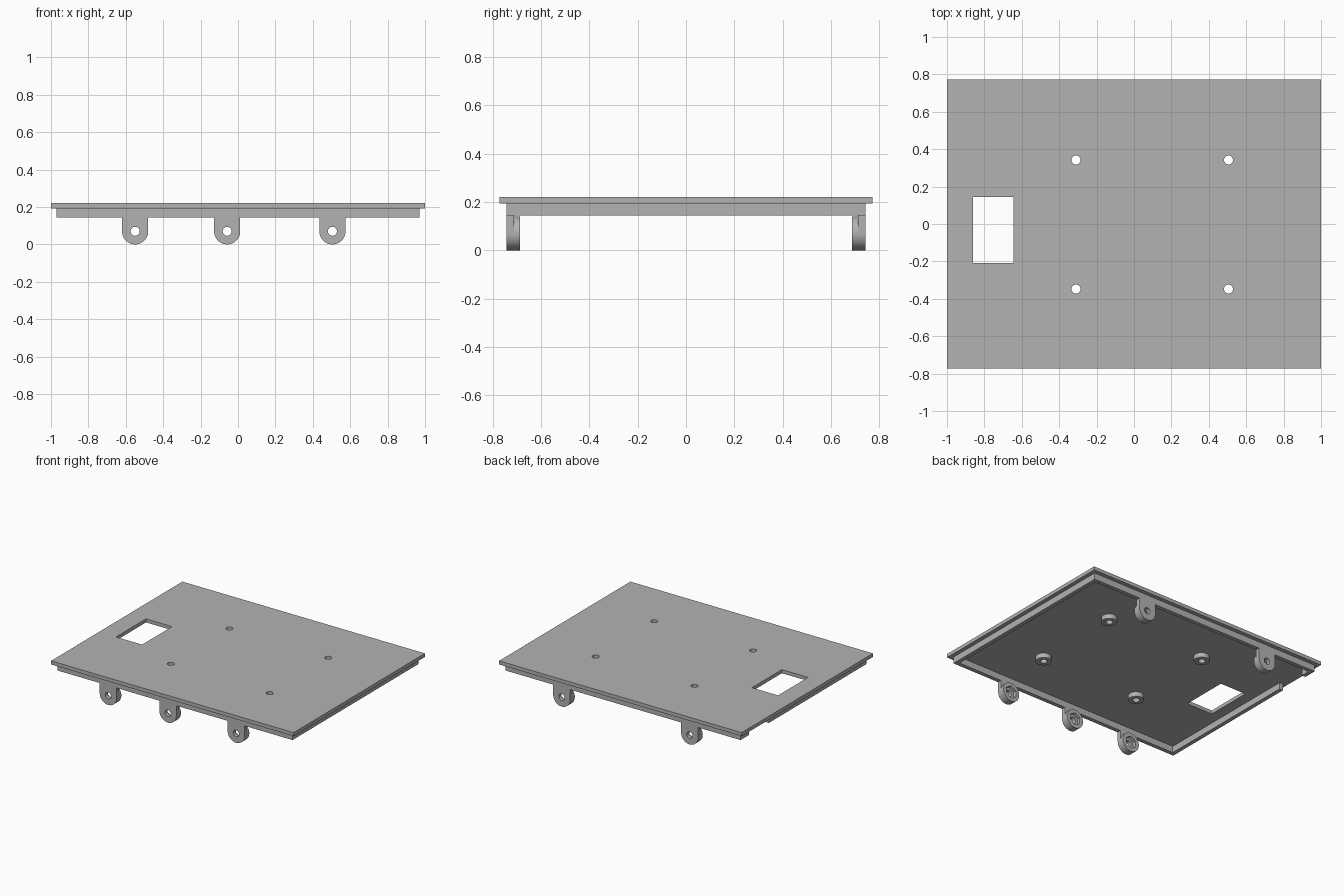
import bpy, bmesh
from math import sin, cos, pi, radians
from mathutils import Matrix

if "Cube" in bpy.data.objects:
    bpy.data.objects.remove(bpy.data.objects["Cube"])

grey = bpy.data.materials.new("plain grey")
grey.use_nodes = True
grey.diffuse_color = (0.45, 0.45, 0.45, 1)
grey.node_tree.nodes["Principled BSDF"].inputs["Base Color"].default_value = grey.diffuse_color

PLATE_LOW, PLATE_TOP, RIM_LOW = 0.193, 0.22, 0.145
RIM_X, RIM_Y, WALL = 0.97, 0.743, 0.03
TAB_R, HOLE_R = 0.07, 0.024


def finish(name, bm):
    bmesh.ops.recalc_face_normals(bm, faces=bm.faces)
    mesh = bpy.data.meshes.new(name)
    bm.to_mesh(mesh)
    bm.free()
    mesh.materials.append(grey)
    ob = bpy.data.objects.new(name, mesh)
    bpy.context.collection.objects.link(ob)
    return ob


def box(name, x0, x1, y0, y1, z0, z1):
    bm = bmesh.new()
    place = Matrix.Translation(((x0 + x1) / 2, (y0 + y1) / 2, (z0 + z1) / 2))
    size = Matrix.Diagonal((x1 - x0, y1 - y0, z1 - z0, 1))
    bmesh.ops.create_cube(bm, size=1, matrix=place @ size)
    return finish(name, bm)


def cylinder(name, radius, depth, centre, along_y=False, sides=48):
    bm = bmesh.new()
    turn = Matrix.Rotation(pi / 2 if along_y else 0, 4, "X")
    bmesh.ops.create_cone(bm, cap_ends=True, segments=sides, radius1=radius, radius2=radius,
                          depth=depth, matrix=Matrix.Translation(centre) @ turn)
    return finish(name, bm)


def cut(ob, cutters):
    """Subtract each cutter, bake the result and remove the cutters."""
    for c in cutters:
        c.hide_render = True
        mod = ob.modifiers.new("cut", "BOOLEAN")
        mod.operation, mod.solver, mod.object = "DIFFERENCE", "EXACT", c
    graph = bpy.context.evaluated_depsgraph_get()
    baked = bpy.data.meshes.new_from_object(ob.evaluated_get(graph))
    ob.modifiers.clear()
    ob.data = baked
    for c in cutters:
        bpy.data.objects.remove(c)
    return ob


def smooth(ob):
    bpy.ops.object.select_all(action="DESELECT")
    ob.select_set(True)
    bpy.context.view_layer.objects.active = ob
    bpy.ops.object.shade_smooth_by_angle(angle=radians(30))


# Cover plate with a rectangular opening and four screw holes
screws = [(x, y) for x in (-0.31, 0.505) for y in (-0.348, 0.342)]
plate = box("cover_plate", -1, 1, -0.773, 0.773, PLATE_LOW, PLATE_TOP)
cutters = [box("opening", -0.86, -0.645, -0.208, 0.145, 0, 1)]
cutters += [cylinder("screw_hole", HOLE_R, 1, (x, y, 0.2)) for x, y in screws]
smooth(cut(plate, cutters))

# Collars round the screw holes, under the plate
for x, y in screws:
    height = 0.035
    z = PLATE_LOW - height / 2
    collar = cylinder("screw_collar", 0.054, height, (x, y, z))
    smooth(cut(collar, [cylinder("screw_hole", HOLE_R, 1, (x, y, z))]))

# Inset rim with a notch in its right side
rim = box("rim", -RIM_X, RIM_X, -RIM_Y, RIM_Y, RIM_LOW, PLATE_LOW)
inner_x, inner_y = RIM_X - WALL, RIM_Y - WALL
cut(rim, [box("rim_inside", -inner_x, inner_x, -inner_y, inner_y, 0, 1),
          box("rim_notch", -1.1, -0.9, 0.41, 0.645, 0, 1)])


def tab(x, side):
    """Round-ended lug flush with the rim, with a nut collar on its inner face."""
    outer, inner = side * RIM_Y, side * (RIM_Y - WALL)
    arc = [pi + pi * i / 24 for i in range(25)]
    outline = [(TAB_R * cos(a), TAB_R + TAB_R * sin(a)) for a in arc]
    outline += [(TAB_R, RIM_LOW), (-TAB_R, RIM_LOW)]
    bm = bmesh.new()
    face = bm.faces.new([bm.verts.new((x + u, outer, z)) for u, z in outline])
    ext = bmesh.ops.extrude_face_region(bm, geom=[face], use_keep_orig=True)
    verts = [v for v in ext["geom"] if isinstance(v, bmesh.types.BMVert)]
    bmesh.ops.translate(bm, verts=verts, vec=(0, inner - outer, 0))
    lug = finish("mounting_tab", bm)
    smooth(cut(lug, [cylinder("bolt_hole", HOLE_R, 0.2, (x, outer, TAB_R), True)]))

    depth = 0.025
    centre = (x, inner - side * depth / 2, TAB_R)
    collar = cylinder("nut_collar", TAB_R, depth, centre, True)
    smooth(cut(collar, [cylinder("nut_pocket", 0.047, 0.2, centre, True, 6)]))


for x in (-0.55, -0.058, 0.505):
    tab(x, -1)
for x in (-0.55, 0.505):
    tab(x, 1)
